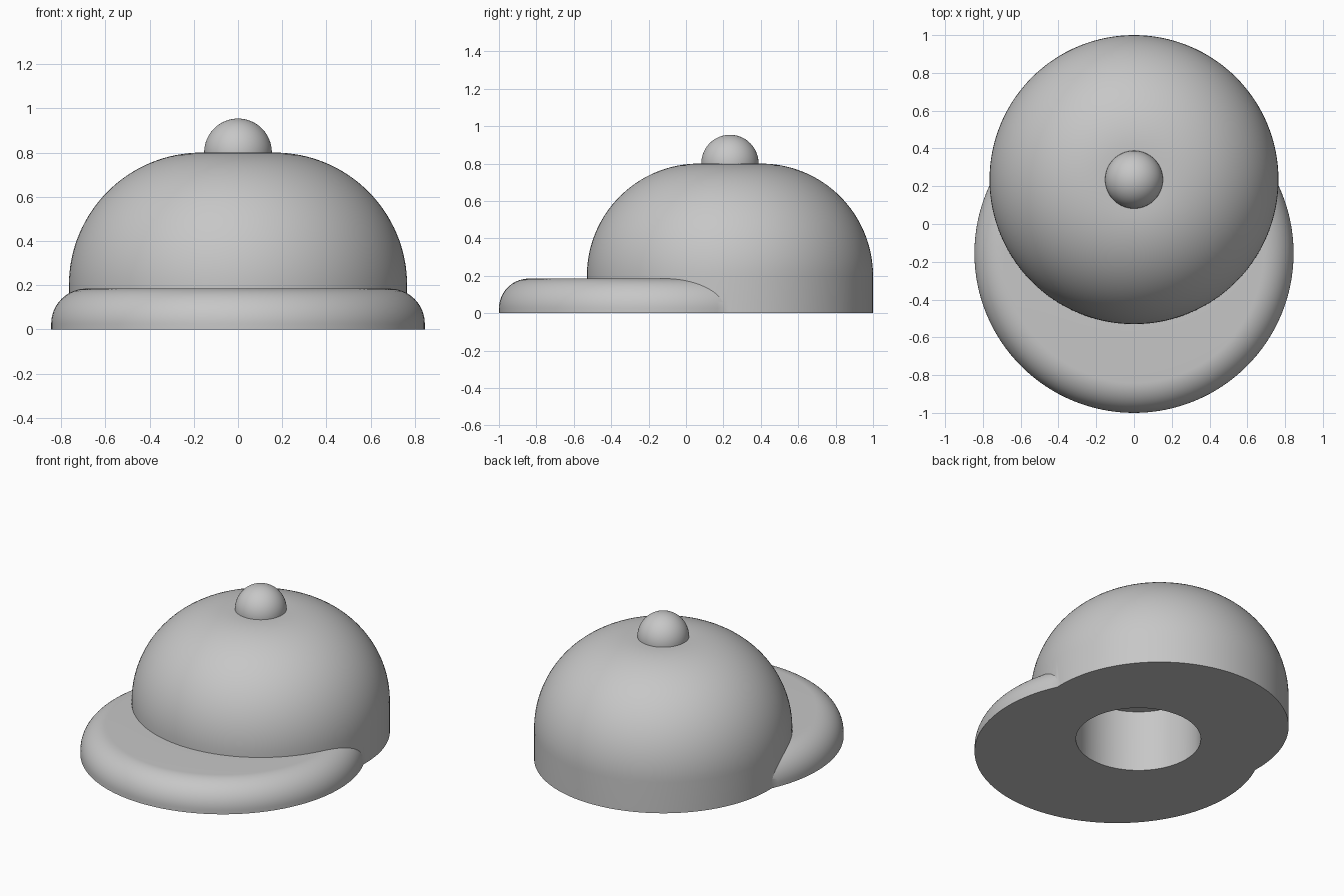
import bpy
import bmesh
import math
from mathutils import Vector

default = bpy.data.objects.get("Cube")
if default:
    bpy.data.objects.remove(default, do_unlink=True)

# Single plain grey
grey = bpy.data.materials.new("light grey")
grey.use_nodes = True
colour = (0.57, 0.57, 0.57, 1)
grey.diffuse_color = colour
grey.node_tree.nodes["Principled BSDF"].inputs["Base Color"].default_value = colour

SEGMENTS = 128


def rounded_profile(radius, bottom, top, fillet, steps=20):
    """Half section of a disc whose upper rim is rounded."""
    points = [(0, bottom), (radius, bottom)]
    for i in range(steps + 1):
        a = math.pi / 2 * i / steps
        points.append((radius - fillet + fillet * math.cos(a),
                       top - fillet + fillet * math.sin(a)))
    if radius > fillet:
        points.append((0, top))
    return points


def lathe(name, points, y):
    """Turn a half section around a vertical axis at the given y."""
    bm = bmesh.new()
    verts = [bm.verts.new((r, 0, z)) for r, z in points]
    edges = [bm.edges.new(pair) for pair in zip(verts, verts[1:])]
    bmesh.ops.spin(bm, geom=verts + edges, cent=(0, 0, 0), axis=(0, 0, 1),
                   angle=2 * math.pi, steps=SEGMENTS)
    bmesh.ops.remove_doubles(bm, verts=bm.verts, dist=0.0001)
    bmesh.ops.recalc_face_normals(bm, faces=bm.faces)
    bmesh.ops.translate(bm, verts=bm.verts, vec=Vector((0, y, 0)))
    mesh = bpy.data.meshes.new(name)
    bm.to_mesh(mesh)
    bm.free()
    mesh.materials.append(grey)
    obj = bpy.data.objects.new(name, mesh)
    bpy.context.collection.objects.link(obj)
    return obj


def select(obj):
    bpy.ops.object.select_all(action='DESELECT')
    obj.select_set(True)
    bpy.context.view_layer.objects.active = obj


def combine(obj, other, operation):
    """Apply a boolean and discard the second solid."""
    mod = obj.modifiers.new(operation.lower(), 'BOOLEAN')
    mod.operation = operation
    mod.solver = 'EXACT'
    mod.object = other
    select(obj)
    bpy.ops.object.modifier_apply(modifier=mod.name)
    bpy.data.objects.remove(other, do_unlink=True)


CROWN_Y = 0.235
BRIM_Y = -0.155

# Domed crown joined with the round brim
cap = lathe("crown_and_brim", rounded_profile(0.765, 0, 0.8, 0.6, 32), CROWN_Y)
brim = lathe("brim", rounded_profile(0.845, 0, 0.185, 0.16), BRIM_Y)
combine(cap, brim, 'UNION')

# Round socket in the underside
socket = lathe("socket_cutter",
               [(0, -0.2), (0.37, -0.2), (0.37, 0.4), (0, 0.4)],
               (CROWN_Y + BRIM_Y) / 2)
socket.hide_render = True
combine(cap, socket, 'DIFFERENCE')

# Half-round button on the crown
button = lathe("top_button", rounded_profile(0.153, 0.79, 0.954, 0.153), CROWN_Y)

for obj in (cap, button):
    select(obj)
    bpy.ops.object.shade_smooth_by_angle(angle=math.radians(30))
